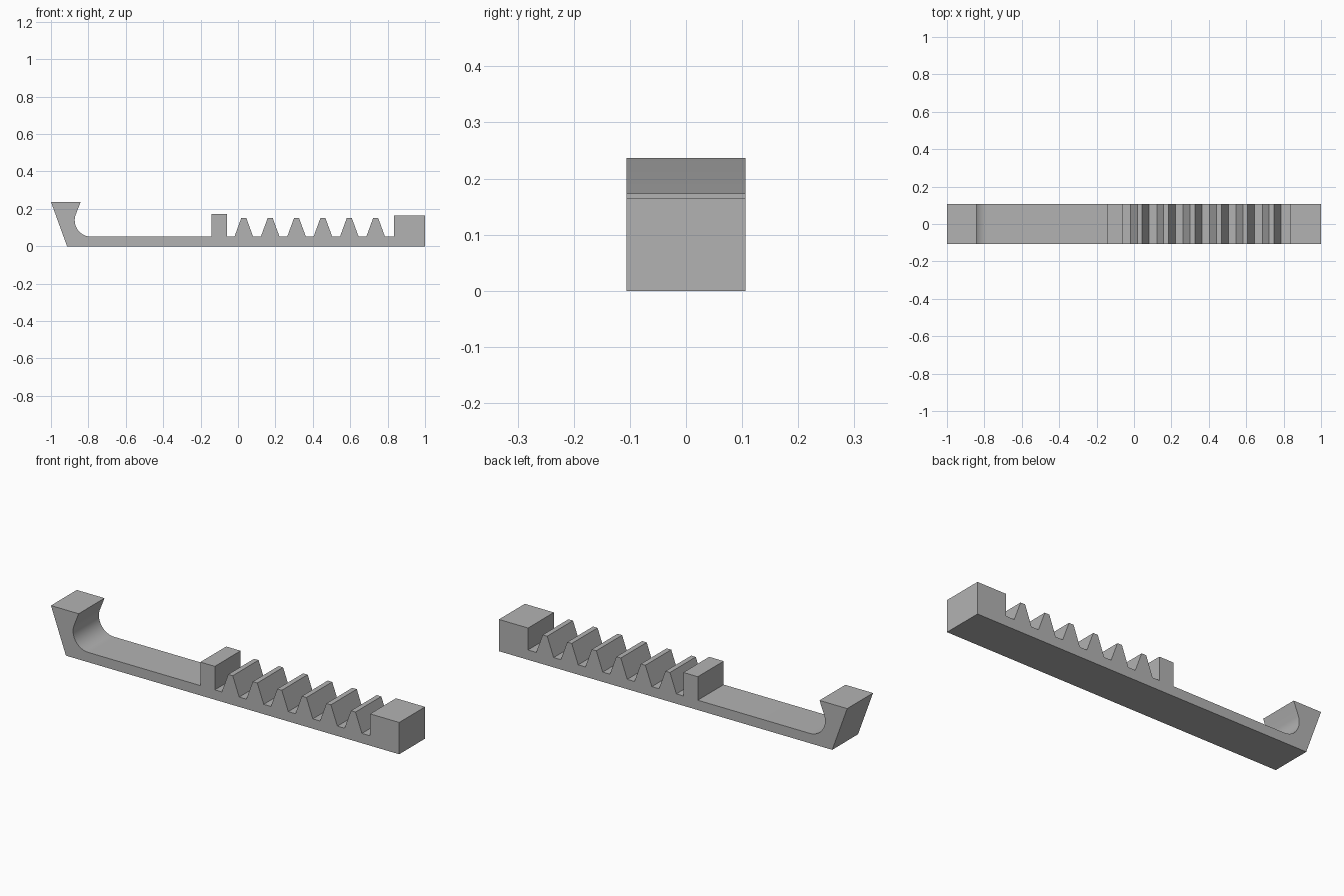
import bpy, bmesh
from math import cos, sin, radians

if "Cube" in bpy.data.objects:
    bpy.data.objects.remove(bpy.data.objects["Cube"])

HALF_WIDTH = 0.106
FLOOR = 0.051

gray = bpy.data.materials.new("plain gray")
gray.use_nodes = True
gray.diffuse_color = (0.45, 0.45, 0.45, 1)
gray.node_tree.nodes["Principled BSDF"].inputs["Base Color"].default_value = gray.diffuse_color

# Underside and slanted hook with its flat top
profile = [(1, 0), (-0.914, 0), (-1, 0.237), (-0.841, 0.237)]

# Rounded inner throat of the hook, sweeping down to the strip
radius, steps = 0.088, 20
for i in range(steps + 1):
    a = radians(160 + 110 * i / steps)
    profile.append((-0.785 + radius * cos(a), FLOOR + radius + radius * sin(a)))

# Square stop block
profile += [(-0.142, FLOOR), (-0.142, 0.173), (-0.059, 0.173), (-0.059, FLOOR)]

# Row of tapered rack teeth
for i in range(6):
    c = 0.031 + 0.141 * i
    profile += [(c - 0.05, FLOOR), (c - 0.013, 0.152), (c + 0.013, 0.152), (c + 0.05, FLOOR)]

# End block
profile += [(0.833, FLOOR), (0.833, 0.165), (1, 0.165)]

# Extrude the side profile across the width
bm = bmesh.new()
side = bm.faces.new([bm.verts.new((x, -HALF_WIDTH, z)) for x, z in profile])
result = bmesh.ops.extrude_face_region(bm, geom=[side], use_keep_orig=True)
moved = [v for v in result["geom"] if isinstance(v, bmesh.types.BMVert)]
bmesh.ops.translate(bm, verts=moved, vec=(0, 2 * HALF_WIDTH, 0))
bmesh.ops.recalc_face_normals(bm, faces=bm.faces)
mesh = bpy.data.meshes.new("toothed_hook_rack")
bm.to_mesh(mesh)
bm.free()
mesh.materials.append(gray)
rack = bpy.data.objects.new("toothed_hook_rack", mesh)
bpy.context.collection.objects.link(rack)

# Smooth throat, crisp corners
bpy.context.view_layer.objects.active = rack
rack.select_set(True)
bpy.ops.object.shade_smooth_by_angle(angle=radians(15))
